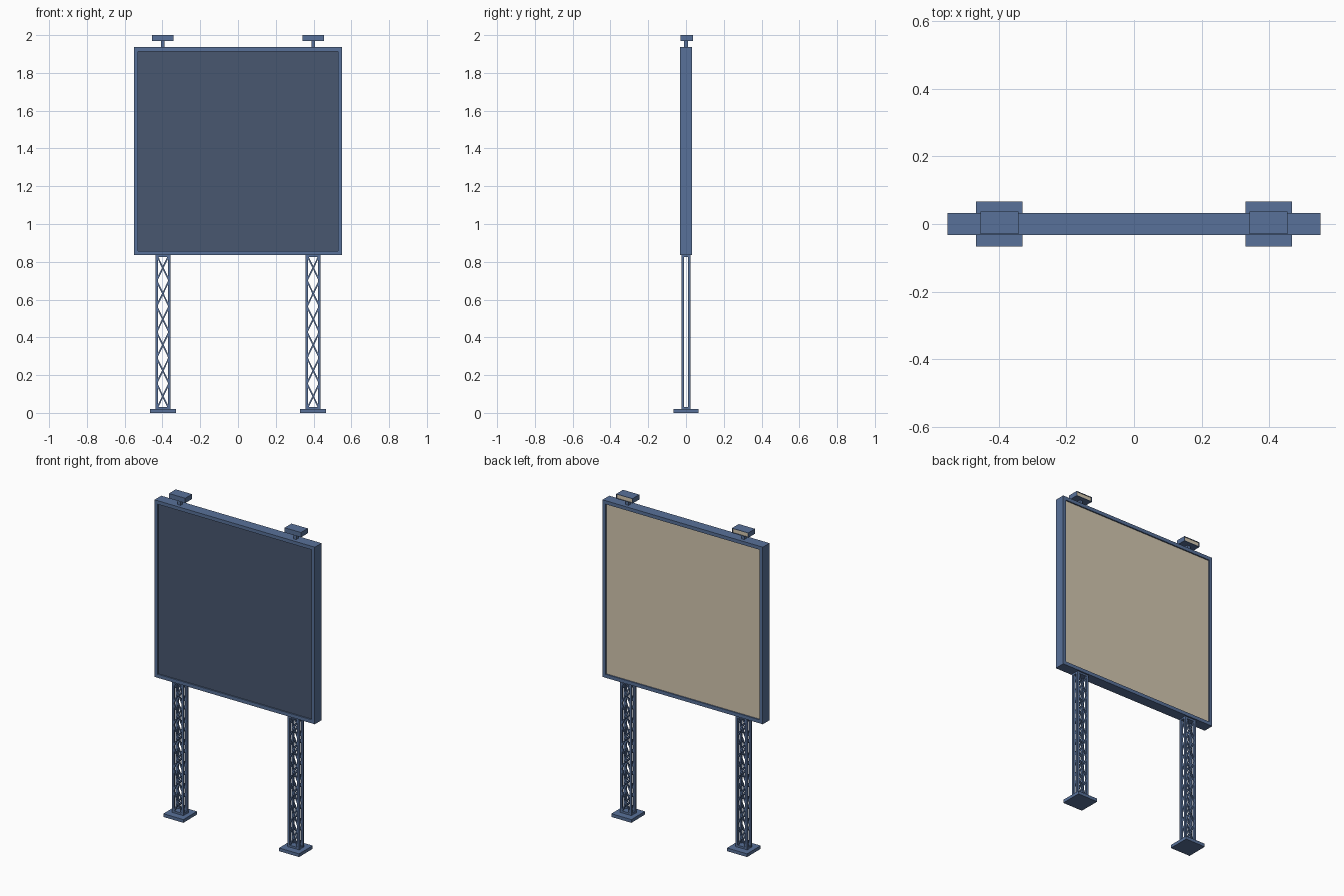
import bpy, bmesh, math
from mathutils import Matrix, Vector

if "Cube" in bpy.data.objects:
    bpy.data.objects.remove(bpy.data.objects["Cube"])


def material(name, color):
    m = bpy.data.materials.new(name)
    m.diffuse_color = (*color, 1)
    m.use_nodes = True
    m.node_tree.nodes["Principled BSDF"].inputs["Base Color"].default_value = m.diffuse_color
    return m


BLUE = material("steel_blue", (0.098, 0.165, 0.319))
DARK = material("dark_slate", (0.065, 0.095, 0.162))
BEIGE = material("warm_beige", (0.66, 0.575, 0.44))


def add_box(bm, lo, hi):
    """Axis-aligned box between two corners."""
    lo, hi = Vector(lo), Vector(hi)
    mat = Matrix.Translation((lo + hi) / 2) @ Matrix.Diagonal((*(hi - lo), 1))
    bmesh.ops.create_cube(bm, size=1, matrix=mat)


def add_brace(bm, a, b, thick):
    """Square bar between two points in a vertical plane facing y."""
    a, b = Vector(a), Vector(b)
    d = b - a
    mat = (Matrix.Translation((a + b) / 2)
           @ Matrix.Rotation(math.atan2(d.x, d.z), 4, 'Y')
           @ Matrix.Diagonal((thick, thick, d.length, 1)))
    bmesh.ops.create_cube(bm, size=1, matrix=mat)


def recess(bm, side, border, depth, slot):
    """Inset and sink the face that looks along side * y, then colour it."""
    bm.normal_update()
    face = next(f for f in bm.faces if f.normal.y * side > 0.9)
    bmesh.ops.inset_region(bm, faces=[face], thickness=border)
    ret = bmesh.ops.extrude_discrete_faces(bm, faces=[face])
    for f in ret["faces"]:
        bmesh.ops.translate(bm, verts=f.verts, vec=(0, -side * depth, 0))
        f.material_index = slot


def finish(bm, name, mats):
    me = bpy.data.meshes.new(name)
    bm.to_mesh(me)
    bm.free()
    for m in mats:
        me.materials.append(m)
    ob = bpy.data.objects.new(name, me)
    bpy.context.collection.objects.link(ob)
    return ob


# Billboard: framed box with a sunken panel on both faces
bm = bmesh.new()
add_box(bm, (-0.551, -0.033, 0.835), (0.551, 0.033, 1.936))
recess(bm, -1, 0.031, 0.008, 1)
recess(bm, 1, 0.031, 0.008, 2)
finish(bm, "billboard", [BLUE, DARK, BEIGE])

W, D, POST = 0.0395, 0.0245, 0.013      # leg half sizes and post thickness
Z0, Z1, CELLS = 0.02, 0.836, 6

for side, cx in (("left", -0.398), ("right", 0.398)):
    # Foot plate
    bm = bmesh.new()
    add_box(bm, (cx - 0.069, -0.067, 0), (cx + 0.069, 0.067, Z0))
    finish(bm, side + "_foot_plate", [BLUE])

    # Four corner posts with end rails
    bm = bmesh.new()
    for sx in (-1, 1):
        for sy in (-1, 1):
            x, y = cx + sx * (W - POST / 2), sy * (D - POST / 2)
            h = POST / 2
            add_box(bm, (x - h, y - h, Z0), (x + h, y + h, Z1))
    for z in (Z0, Z1 - 0.012):
        add_box(bm, (cx - W + 0.001, -D + 0.001, z),
                (cx + W - 0.001, D - 0.001, z + 0.012))
    finish(bm, side + "_leg_posts", [BLUE])

    # Crossed bracing on the front and back of the leg
    bm = bmesh.new()
    step = (Z1 - Z0) / CELLS
    r = W - POST / 2
    for y in (-D + POST / 2, D - POST / 2):
        for i in range(CELLS):
            za, zb = Z0 + i * step, Z0 + (i + 1) * step
            add_brace(bm, (cx - r, y, za), (cx + r, y, zb), 0.008)
            add_brace(bm, (cx + r, y, za), (cx - r, y, zb), 0.008)
    finish(bm, side + "_leg_bracing", [BLUE])

    # Lamp neck and lamp head with a pale lens on its back
    bm = bmesh.new()
    add_box(bm, (cx - 0.01, -0.01, 1.93), (cx + 0.01, 0.01, 1.975))
    finish(bm, side + "_lamp_neck", [BLUE])

    bm = bmesh.new()
    add_box(bm, (cx - 0.056, -0.03, 1.97), (cx + 0.056, 0.037, 2.0))
    recess(bm, 1, 0.004, 0.004, 1)
    finish(bm, side + "_lamp_head", [BLUE, BEIGE])
